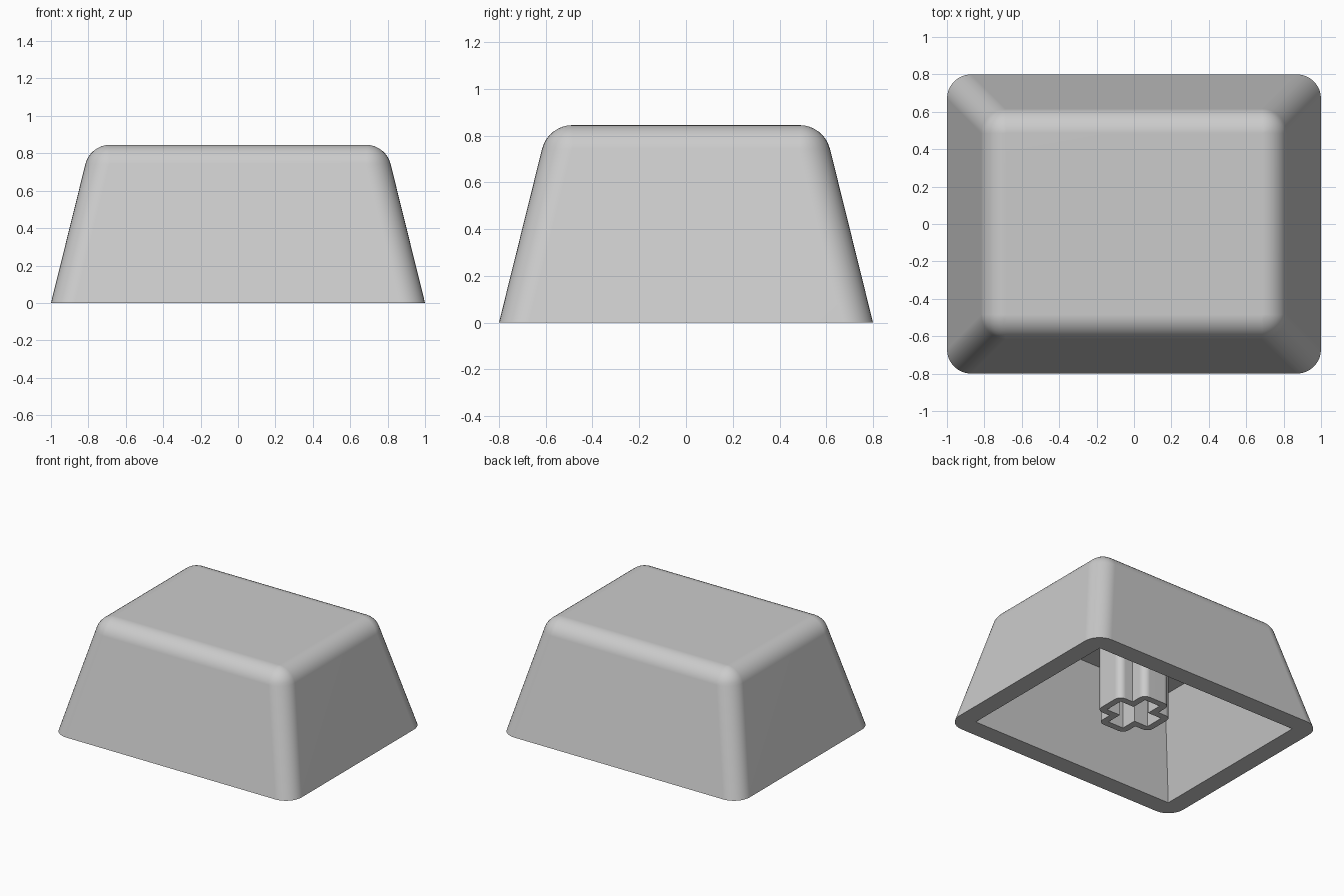
import bpy
import bmesh
from math import sin, cos, pi, radians

cube = bpy.data.objects.get("Cube")
if cube:
    bpy.data.objects.remove(cube, do_unlink=True)

ARC = 8          # segments per rounded corner
HEIGHT = 0.845
CEILING = 0.71   # underside of the top plate

grey = bpy.data.materials.new("light_grey_plastic")
grey.use_nodes = True
grey.diffuse_color = (0.6, 0.6, 0.6, 1)
grey.node_tree.nodes["Principled BSDF"].inputs["Base Color"].default_value = (0.6, 0.6, 0.6, 1)


def rounded_rect(core_x, core_y, radius, z):
    """Ring of points around a core rectangle, grown outward by radius."""
    ring = []
    for quarter, (sx, sy) in enumerate([(1, 1), (-1, 1), (-1, -1), (1, -1)]):
        for i in range(ARC + 1):
            a = (quarter + i / ARC) * pi / 2
            ring.append((sx * core_x + radius * cos(a), sy * core_y + radius * sin(a), z))
    return ring


def plus_ring(long_x, long_y, half_x, half_y, radius, z):
    """Ring around a plus-shaped core, grown outward by radius with round arm corners."""
    angles = [i / ARC * pi / 2 for i in range(ARC + 1)]
    quad = [(long_x + radius * cos(a), half_y + radius * sin(a)) for a in angles]
    quad.append((half_x + radius, half_y + radius))
    quad += [(half_x + radius * cos(a), long_y + radius * sin(a)) for a in angles]
    ring = []
    for sx, sy in [(1, 1), (-1, 1), (-1, -1), (1, -1)]:
        points = quad if sx * sy > 0 else quad[::-1]
        ring += [(sx * x, sy * y, z) for x, y in points]
    return ring


def loft(name, rings, cap_ends):
    """Skin a list of equal-length rings and shade the result."""
    bm = bmesh.new()
    loops = [[bm.verts.new(p) for p in ring] for ring in rings]
    n = len(rings[0])
    for a, b in zip(loops, loops[1:]):
        for i in range(n):
            j = (i + 1) % n
            bm.faces.new((a[i], a[j], b[j], b[i]))
    if cap_ends:
        bm.faces.new(loops[0])
        bm.faces.new(loops[-1])
    bmesh.ops.remove_doubles(bm, verts=bm.verts, dist=0.0001)
    bmesh.ops.recalc_face_normals(bm, faces=bm.faces)
    mesh = bpy.data.meshes.new(name)
    bm.to_mesh(mesh)
    bm.free()
    mesh.materials.append(grey)
    obj = bpy.data.objects.new(name, mesh)
    bpy.context.collection.objects.link(obj)
    bpy.ops.object.select_all(action='DESELECT')
    obj.select_set(True)
    bpy.context.view_layer.objects.active = obj
    bpy.ops.object.shade_smooth_by_angle(angle=radians(30))
    normals = obj.modifiers.new("flat_face_normals", 'WEIGHTED_NORMAL')
    normals.keep_sharp = True
    return obj


# Hollow cap: sharp-cornered cavity, rim, sloped walls, rounded top edge
radius = 0.135
rings = [
    rounded_rect(0.685, 0.485, 0, CEILING),
    rounded_rect(0.86, 0.66, 0, 0),
    rounded_rect(0.87, 0.67, 0.13, 0),
]
start = radians(14)
for i in range(ARC + 1):
    a = start + (pi / 2 - start) * i / ARC
    rings.append(rounded_rect(0.685, 0.485, radius * cos(a), HEIGHT - radius + radius * sin(a)))
loft("cap_shell", rings, True)

# Plus-shaped tube hanging from the ceiling: a sharp slot with a rounded wall around it
top, bottom = CEILING + 0.02, 0.09
slot = (0.18, 0.195, 0.065, 0.073)
wall = 0.05
loft("stem", [
    plus_ring(*slot, wall, top),
    plus_ring(*slot, wall, bottom),
    plus_ring(*slot, 0, bottom),
    plus_ring(*slot, 0, top),
    plus_ring(*slot, wall, top),
], False)
